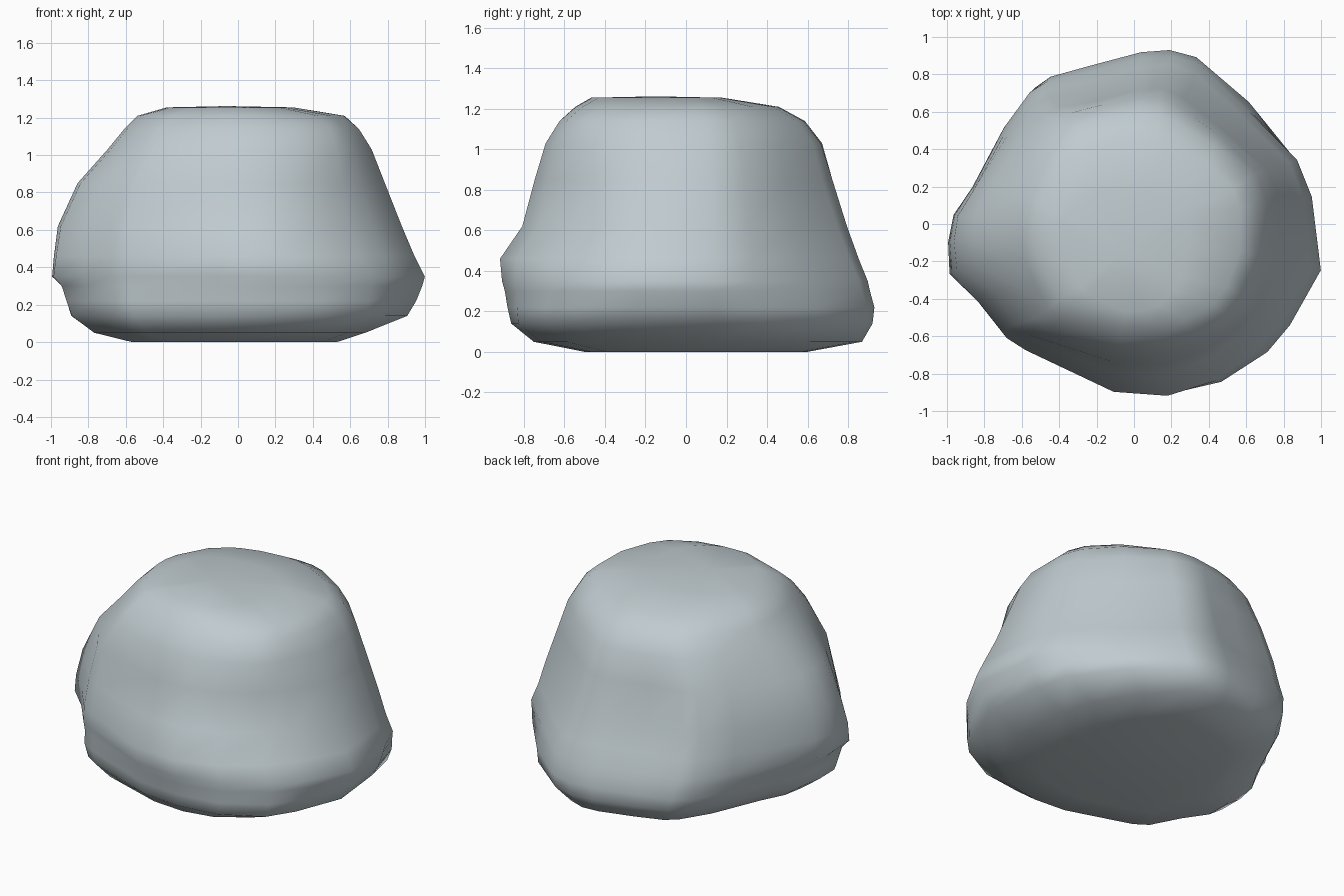
import bpy, bmesh, math

# Widest outline seen from above, counter-clockwise from the right
OUTLINE = [(1, -.25), (.95, .15), (.87, .35), (.62, .62), (.35, .88), (.2, .92),
           (.04, .91), (-.25, .84), (-.47, .78), (-.56, .72), (-.7, .53), (-.87, .2),
           (-.97, .05), (-1, -.1), (-.99, -.27), (-.83, -.42), (-.68, -.6), (-.58, -.66),
           (-.11, -.89), (.19, -.92), (.47, -.86), (.72, -.7), (.84, -.55)]

# Levels: height, left, right, front, back reach, roundness of the outline
LEVELS = [(0, .56, .53, .50, .60, .2),
          (.05, .76, .68, .75, .87, .1),
          (.14, .89, .90, .86, .92, 0),
          (.22, .95, .95, .88, .93, 0),
          (.30, .98, .985, .895, .91, 0),
          (.35, 1.0, 1.0, .91, .90, 0),
          (.46, .985, .95, .925, .86, .1),
          (.62, .965, .89, .82, .81, .3),
          (.85, .86, .80, .755, .74, .5),
          (1.03, .70, .73, .70, .68, .7),
          (1.14, .61, .66, .63, .59, .8),
          (1.21, .54, .58, .55, .46, .9),
          (1.255, .38, .30, .47, .18, 1)]

# Chipped hollows (positive) and bulges (negative):
# direction in degrees, height, depth, angular width, height width
DENTS = [(55, .80, .09, 15, .35), (103, .70, .08, 16, .28),
         (150, .70, .03, 18, .30), (-48, .60, .06, 22, .2),
         (187, .26, .06, 18, .06), (225, .12, -.08, 20, .16),
         (228, 1.0, -.07, 20, .35), (-45, .12, -.06, 20, .12),
         (38, .14, -.08, 20, .12), (-45, 1.15, -.08, 20, .15),
         (135, 1.12, -.03, 20, .15), (225, .02, -.06, 30, .06)]


def ring_point(p, level):
    z, left, right, front, back, rnd = level
    x, y = p[0], p[1] / .92
    r = math.hypot(x, y)
    k = (1 - rnd) + rnd / r
    x *= k * (right if x > 0 else left)
    y *= k * (back if y > 0 else front)
    ang = math.degrees(math.atan2(p[1], p[0]))
    for a, h, depth, wa, wz in DENTS:
        d = (ang - a + 180) % 360 - 180
        s = 1 - depth * math.exp(-(d / wa) ** 2 - ((z - h) / wz) ** 2)
        x, y = x * s, y * s
    return x, y, z


# Boulder skinned ring by ring
bm = bmesh.new()
rings = [[bm.verts.new(ring_point(p, lv)) for p in OUTLINE] for lv in LEVELS]
n = len(OUTLINE)
for lo, hi in zip(rings, rings[1:]):
    for i in range(n):
        j = (i + 1) % n
        bm.faces.new((lo[i], lo[j], hi[j], hi[i]))
bm.faces.new(rings[0][::-1])
# Slightly raised crown
crown = bm.verts.new((-.06, -.15, 1.262))
for i in range(n):
    bm.faces.new((rings[-1][i], rings[-1][(i + 1) % n], crown))
bmesh.ops.recalc_face_normals(bm, faces=bm.faces)
for f in bm.faces:
    f.smooth = True

mesh = bpy.data.meshes.new("boulder")
bm.to_mesh(mesh)
bm.free()
stone = bpy.data.materials.new("blue grey stone")
stone.diffuse_color = (.53, .60, .63, 1)
mesh.materials.append(stone)
boulder = bpy.data.objects.new("boulder", mesh)
bpy.context.collection.objects.link(boulder)
